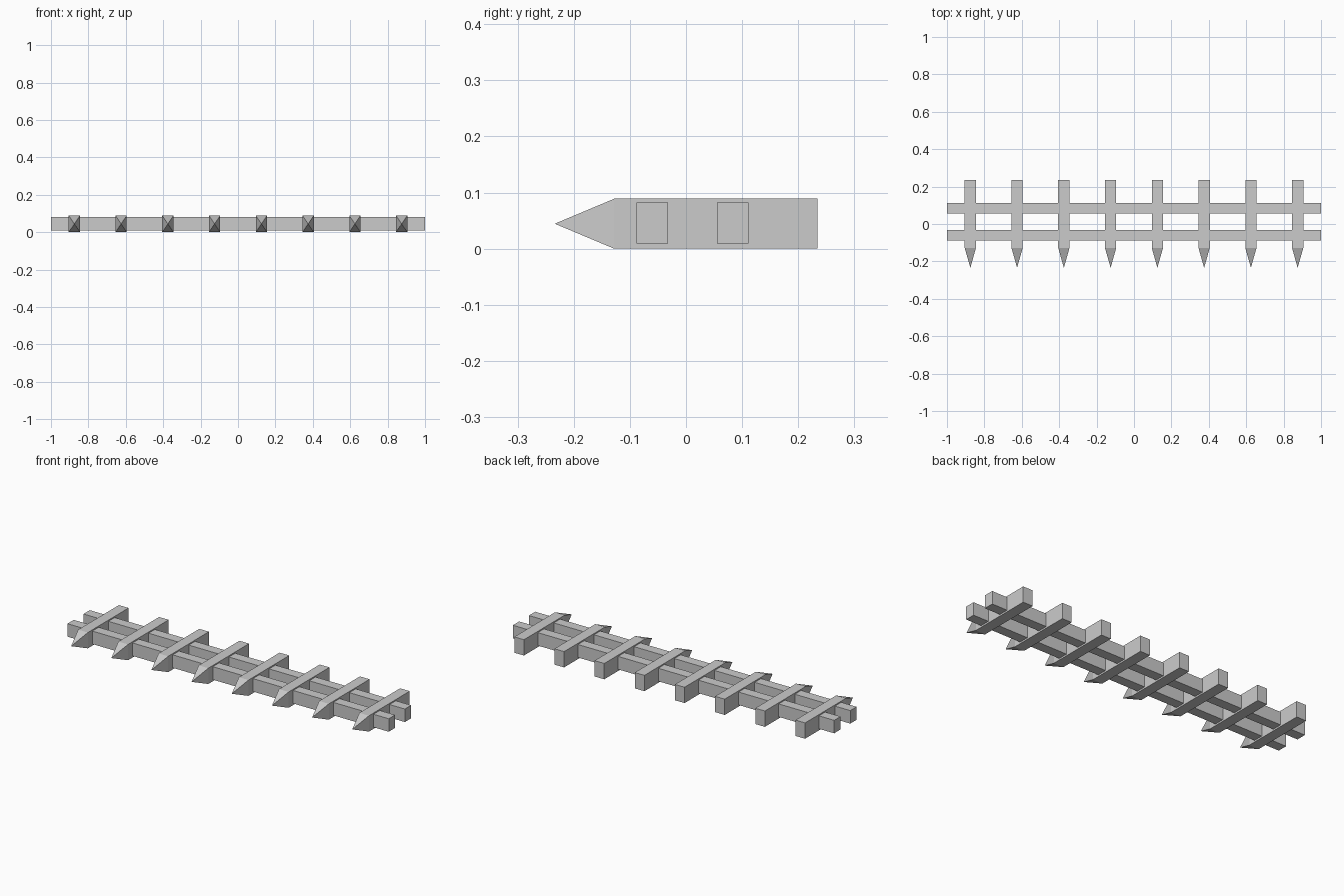
import bpy
import bmesh
from mathutils import Vector

if "Cube" in bpy.data.objects:
    bpy.data.objects.remove(bpy.data.objects["Cube"])

grey = bpy.data.materials.new("plain grey")
grey.diffuse_color = (0.6, 0.6, 0.6, 1)
grey.use_nodes = True
grey.node_tree.nodes["Principled BSDF"].inputs["Base Color"].default_value = grey.diffuse_color


def make_object(name, bm):
    bmesh.ops.recalc_face_normals(bm, faces=bm.faces)
    mesh = bpy.data.meshes.new(name)
    bm.to_mesh(mesh)
    bm.free()
    mesh.materials.append(grey)
    obj = bpy.data.objects.new(name, mesh)
    bpy.context.collection.objects.link(obj)
    return obj


def box(lo, hi):
    bm = bmesh.new()
    bmesh.ops.create_cube(bm, size=1)
    lo, hi = Vector(lo), Vector(hi)
    for v in bm.verts:
        v.co = (lo + hi) / 2 + v.co * (hi - lo)
    return bm


# Two long rails
for name, y in (("front_rail", -0.06), ("back_rail", 0.083)):
    make_object(name, box((-1, y - 0.028, 0.009), (1, y + 0.028, 0.082)))

# Eight pickets, each with a pyramid point facing the front
for i in range(8):
    x = -0.875 + 0.25 * i
    bm = box((x - 0.03, -0.128, 0), (x + 0.03, 0.234, 0.089))
    bm.faces.ensure_lookup_table()
    front = min(bm.faces, key=lambda f: f.calc_center_median().y)
    poked = bmesh.ops.poke(bm, faces=[front])
    poked["verts"][0].co.y = -0.234
    make_object(f"picket_{i + 1}", bm)
